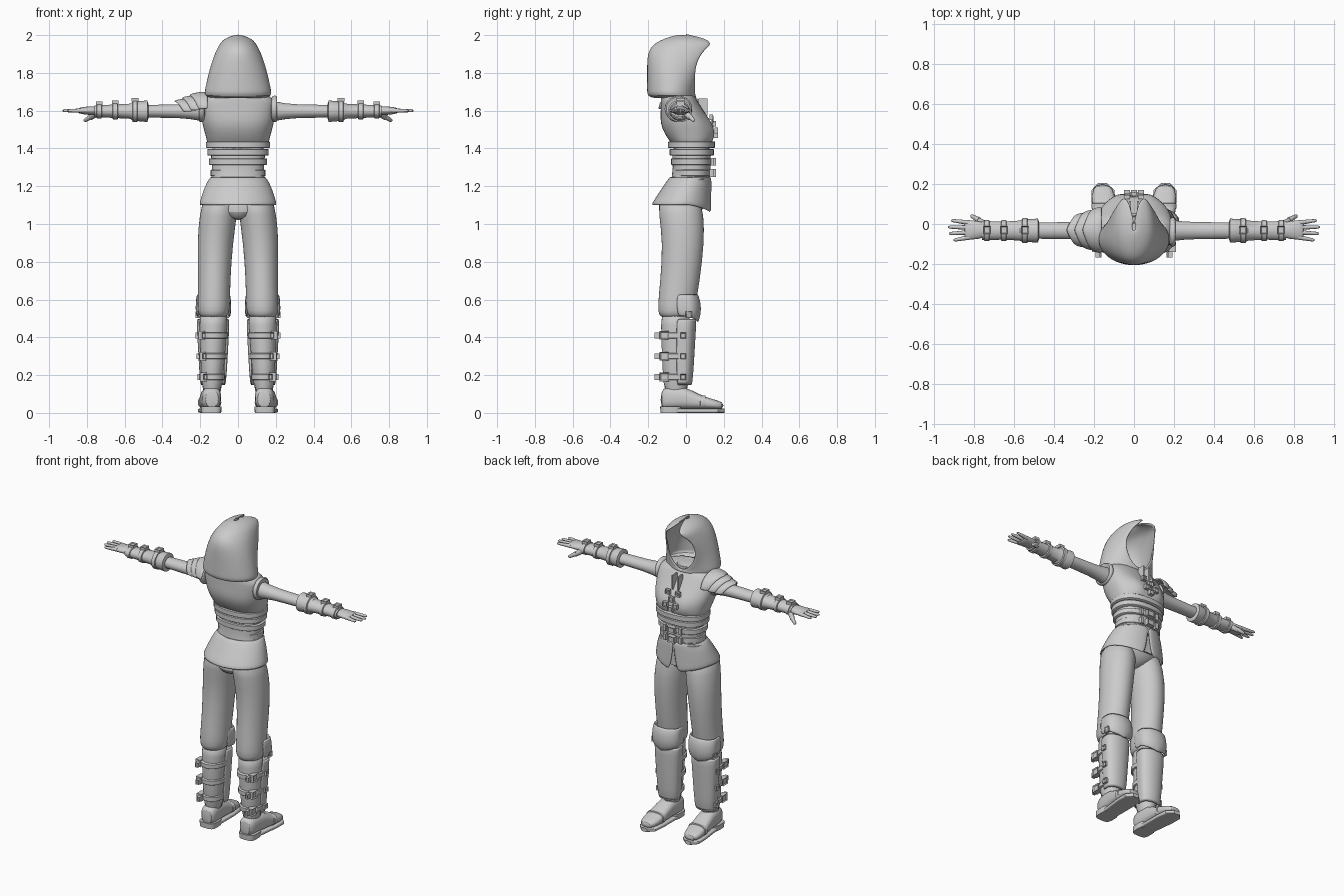
import bpy, bmesh, math
from mathutils import Vector, Matrix

if "Cube" in bpy.data.objects:
    bpy.data.objects.remove(bpy.data.objects["Cube"], do_unlink=True)

GREY = (0.6, 0.6, 0.6, 1)
material = bpy.data.materials.new("plain grey")
material.use_nodes = True
material.diffuse_color = GREY
material.node_tree.nodes["Principled BSDF"].inputs["Base Color"].default_value = GREY


def finish(name, bm, subdiv=0, thickness=0, pair=False, angle=0.7):
    """Turn a bmesh into an object; pair=True also makes its mirror image."""
    bmesh.ops.remove_doubles(bm, verts=bm.verts, dist=0.0005)
    for side in ((1, -1) if pair else (1,)):
        part = bm.copy()
        if side < 0:
            bmesh.ops.scale(part, vec=(-1, 1, 1), verts=part.verts)
        bmesh.ops.recalc_face_normals(part, faces=part.faces)
        mesh = bpy.data.meshes.new(name)
        part.to_mesh(mesh)
        part.free()
        mesh.shade_smooth()
        mesh.set_sharp_from_angle(angle=angle)
        mesh.materials.append(material)
        prefix = ("left_" if side > 0 else "right_") if pair else ""
        obj = bpy.data.objects.new(prefix + name, mesh)
        bpy.context.collection.objects.link(obj)
        if thickness:
            modifier = obj.modifiers.new("thickness", 'SOLIDIFY')
            modifier.thickness, modifier.offset = thickness, 0
        if subdiv:
            modifier = obj.modifiers.new("smooth", 'SUBSURF')
            modifier.levels = modifier.render_levels = subdiv
    bm.free()


def skin(bm, rows, closed):
    """Join neighbouring rows of vertices with quads, capping closed rings."""
    for lower, upper in zip(rows, rows[1:]):
        count = len(lower)
        for i in range(count if closed else count - 1):
            j = (i + 1) % count
            bm.faces.new((lower[i], lower[j], upper[j], upper[i]))
    if closed:
        bm.faces.new(rows[0])
        bm.faces.new(rows[-1])


def loft(name, centre, rings, axis='z', sides=28, power=2, subdiv=1, pair=False, shape=None):
    """Rings are (position, radius, radius); centre is a rule for the core line."""
    bm, rows = bmesh.new(), []
    for position, width, depth in rings:
        middle_u, middle_v = centre(position, depth)
        row = []
        for i in range(sides):
            turn = math.tau * i / sides
            c, s = math.cos(turn), math.sin(turn)
            u = middle_u + width * math.copysign(abs(c) ** (2 / power), c)
            v = middle_v + depth * math.copysign(abs(s) ** (2 / power), s)
            point = Vector({'x': (position, u, v), 'y': (u, position, v), 'z': (u, v, position)}[axis])
            row.append(bm.verts.new(shape(point) if shape else point))
        rows.append(row)
    skin(bm, rows, True)
    finish(name, bm, subdiv, 0, pair)


def band(name, centre, position, half, width, depth, axis='z', power=2, pair=False):
    """Flat strap with bevelled rims around a limb or the trunk."""
    rim = 0.005
    rings = [(position + half * end, width - rim * (abs(end) == 1), depth - rim * (abs(end) == 1))
             for end in (-1, -.8, .8, 1)]
    loft(name, lambda p, r: centre(position, r), rings, axis, power=power, subdiv=0, pair=pair)


def shell(name, rings, middle_x=0, steps=30, pair=False, dip=None):
    """Open wrap; rings are (z, half width, far y, edge y, half opening)."""
    bm, rows = bmesh.new(), []
    for level, (z, width, far, edge, opening) in enumerate(rings):
        gap = math.asin(min(opening / width, 0.95))
        middle = (far + edge) / 2
        reach = (edge - middle) / math.cos(gap)
        row = []
        for i in range(steps + 1):
            phi = (math.pi - gap) * (2 * i / steps - 1)
            c = math.cos(phi)
            y = middle + (far - middle) * c if c > 0 else middle - reach * c
            drop = dip(level, abs(phi) / math.pi) if dip else 0
            row.append(bm.verts.new((middle_x + width * math.sin(phi), y, z - drop)))
        rows.append(row)
    skin(bm, rows, False)
    finish(name, bm, 1, 0.012, pair)


def box(name, location, size, face=None, pair=False, tilt=0):
    """Small block; the side facing 'face' is sunk to make a buckle frame."""
    bm = bmesh.new()
    bmesh.ops.create_cube(bm, size=1)
    bmesh.ops.scale(bm, vec=size, verts=bm.verts)
    bm.normal_update()
    if face:
        direction = Vector(face)
        sunk = [f for f in bm.faces if f.normal.dot(direction) > 0.9]
        bmesh.ops.inset_region(bm, faces=sunk, thickness=sorted(size)[1] * 0.2)
        bmesh.ops.translate(bm, vec=direction * -0.006, verts=sunk[0].verts)
    bmesh.ops.rotate(bm, matrix=Matrix.Rotation(tilt, 3, 'Y'), verts=bm.verts)
    bmesh.ops.translate(bm, vec=location, verts=bm.verts)
    finish(name, bm, pair=pair, angle=0.4)


def tube(name, start, end, thick, thin):
    """Tapered finger joint with a rounded tip."""
    bm, rows = bmesh.new(), []
    start, end = Vector(start), Vector(end)
    turn = (end - start).to_track_quat('Z', 'Y')
    for t, radius in ((0, thick), (.9, thin), (1, thin / 2)):
        corners = [math.tau * i / 10 for i in range(10)]
        rows.append([bm.verts.new(start.lerp(end, t) + turn @ Vector(
            (radius * math.cos(a), radius * math.sin(a), 0))) for a in corners])
    skin(bm, rows, True)
    finish(name, bm, pair=True, angle=1)


# Core lines of the trunk, legs, feet and arms
def spine(z, radius):
    return 0, .03 - .3 * max(0, z - 1.43, 1.25 - z)


def leg_line(z, radius):
    lean = math.cos(7 * (z - .9)) if z > .45 else -.8
    return .14 - .02 * z - .1 * max(0, z - .9), .022 * lean - .035


def foot_line(y, radius):
    return .145 + .06 * y, radius + .02


def sole_line(y, radius):
    return .145 + .06 * y, radius


def arm_line(x, radius):
    return -.033, 1.597


def shoulder_line(x, radius):
    return -.04, 1.61


# Hood: open toward the face, peaked at the brow
hood_rings = [(1.67, .135, -.16, .05, 0)]
for i in range(15):
    t = i / 14
    hood_rings.append((1.68 + .32 * t, max(.175 * (1 - t) ** .35, .005), .17 * t ** 9 - .2,
                       min(.045 + .17 * t ** 4, 1.5 * (1 - t)),
                       .1 * max(0, math.sin(math.pi * t / .95)) ** .6))
shell("hood", hood_rings, steps=36)
loft("neck_collar", lambda z, r: (0, -.03),
     [(1.66, .085, .08), (1.71, .07, .065), (1.69, .06, .055)])


# Bodice with bust, waist and layered waist bands
def bust(point):
    if point.y > 0:
        across, up = (abs(point.x) - .075) / .045, (point.z - 1.5) / .05
        point.y += .02 * math.exp(-across ** 2 - up ** 2)
    return point


loft("bodice", spine, [(1.4, .155, .09), (1.44, .165, .115), (1.48, .175, .13), (1.53, .19, .135),
                       (1.58, .195, .12), (1.64, .2, .1), (1.68, .18, .09), (1.7, .08, .07)],
     sides=32, power=2.5, shape=bust)
loft("waist", spine, [(1.18, .17, .11), (1.25, .135, .1), (1.35, .14, .1), (1.43, .16, .11)], power=2.3)
for z in (1.42, 1.38, 1.33, 1.27, 1.22):
    width = .14 + .16 * abs(z - 1.27)
    band("waist_band", spine, z, .018, width + .005, width - .04, power=2.3)

# Chest fastenings and belt buckles
box("chest_clasp", (0, .15, 1.53), (.03, .02, .03), (0, 1, 0))
for up in (-1, 1):
    box("chest_clasp", (.035, .147 - .013 * up, 1.53 + .035 * up), (.03, .02, .03), (0, 1, 0), pair=True)
    box("chest_strap", (0, .14, 1.53), (.11, .01, .01), tilt=up * math.pi / 4)
box("collar_strap", (.02, .09, 1.62), (.01, .05, .09), pair=True)
box("bodice_clasp", (0, .155, 1.47), (.03, .03, .03), (0, 1, 0))
for z in (1.33, 1.27):
    box("belt_buckle", (0, .145, z), (.05, .03, .04), (0, 1, 0))
    box("belt_keeper", (.055, .135, z), (.02, .02, .04), pair=True)

# Flared tunic skirt, slit at the front, with a flap behind the slit
shell("tunic_skirt", [(1.25 - .15 * t, .14 + .062 * t ** .7, -.08 - .1 * t, .13, .001 + .03 * t * t)
                      for t in (0, .25, .5, .75, 1)],
      dip=lambda level, turn: level * max(0, turn - .6) * .03)
box("front_flap", (0, .11, 1.15), (.09, .008, .13))
loft("hips", spine, [(1.02, .02, .07), (1.06, .14, .11), (1.12, .18, .12), (1.22, .14, .1)])

# Trousers, gathered over the boot tops
loft("trouser_leg", leg_line, [(1.16, .09, .11), (1.05, .1, .12), (.9, .095, .11), (.7, .085, .105),
                               (.56, .087, .1), (.52, .08, .09), (.5, .06, .07)], pair=True)

# Tall boots, greaves and knee guards
loft("boot_shaft", leg_line, [(.53, .07, .07), (.5, .077, .08), (.25, .062, .073), (.07, .052, .065)], pair=True)
shell("greave", [(z, .055 + .055 * z, .02 + .06 * z, -.05, .05 + .05 * z) for z in (.14, .3, .4, .5)],
      middle_x=.132, pair=True)
shell("knee_guard", [(.51, .085, .06, -.04, .08), (.55, .09, .08, -.05, .085), (.63, .085, .06, -.05, .08)],
      middle_x=.13, pair=True, dip=lambda level, turn: .035 * max(0, 1 - 2 * turn) * (level == 0))
box("knee_stud", (.218, .015, .52), (.015, .035, .035), (1, 0, 0), pair=True)
for z in (.41, .3, .19):
    radius = .055 + .06 * z
    outside = leg_line(z, 0)[0] + radius
    band("boot_strap", leg_line, z, .016, radius, radius + .015, pair=True)
    box("boot_buckle", (outside - .02, -.115, z), (.035, .05, .045), (1, 0, 0), pair=True)
    box("strap_end", (outside - .03, -.15, z), (.02, .035, .03), (0, -1, 0), pair=True)
    box("greave_stud", (outside + .005, -.015, z), (.016, .03, .03), (1, 0, 0), pair=True)

# Feet
loft("boot_foot", foot_line, [(-.135, .04, .05), (-.1, .052, .06), (0, .055, .06), (.06, .058, .04),
                              (.15, .06, .025), (.2, .035, .018)], 'y', power=2.6, pair=True)
loft("boot_sole", sole_line, [(-.06, .05, .012), (.1, .06, .012), (.17, .057, .012), (.205, .02, .012)],
     'y', power=5, subdiv=0, pair=True)
loft("boot_heel", lambda z, r: (.142, -.08), [(0, .053, .055), (.035, .055, .057)],
     power=3.5, subdiv=0, pair=True)
band("toe_band", foot_line, .09, .015, .062, .036, 'y', 2.6, pair=True)

# Arms, shoulder rims and bracers
loft("arm", arm_line, [(.15, .06, .06), (.21, .05, .05), (.28, .042, .035), (.5, .042, .035),
                       (.74, .033, .024)], 'x', pair=True)
loft("shoulder_rim", shoulder_line, [(.17, .078, .07), (.2, .074, .072), (.21, .065, .065), (.2, .055, .055)],
     'x', pair=True)
loft("bracer", arm_line, [(.475, .045, .04), (.48, .06, .057), (.56, .055, .05), (.57, .05, .04),
                          (.65, .045, .036), (.76, .048, .03)], 'x', subdiv=0, pair=True)
for x, width, depth in ((.545, .063, .058), (.65, .052, .044), (.735, .052, .038)):
    band("bracer_strap", arm_line, x, .014, width, depth, 'x', pair=True)
    box("bracer_buckle", (x, -.03, 1.6 + depth), (.036, .042, .02), (0, 0, 1), pair=True)

# Hands
loft("palm", lambda x, r: (-.03, 1.6), [(.73, .034, .024), (.78, .046, .024), (.83, .049, .018),
                                        (.85, .046, .012)], 'x', pair=True)
for i in range(4):
    y = .006 - .024 * i
    tip = .93 - .01 * (i - 1.3) ** 2
    tube("finger", (.82, y, 1.6), (tip, y + .012 - .009 * i, 1.6), .0125, .008)
tube("thumb", (.745, -.005, 1.59), (.785, .025, 1.56), .019, .014)
tube("thumb_tip", (.775, .02, 1.57), (.815, .042, 1.545), .014, .009)

# Layered pauldron on one shoulder, each plate drawn to a point
for k in range(3):
    bm, rows = bmesh.new(), []
    for u in (0, .35, .7, 1):
        row = []
        for i in range(17):
            t = i / 8 - 1
            radius = (.07 + .012 * k) * (1 - .16 * u * u)
            x = .04 * k - .24 - .1 * u * (1 - abs(t) / 2)
            row.append(bm.verts.new((x, 1.2 * radius * math.sin(1.5 * t) - .03,
                                     1.59 + .006 * k + radius * math.cos(1.5 * t))))
        rows.append(row)
    skin(bm, rows, False)
    finish("pauldron_plate", bm, 1, .012)
